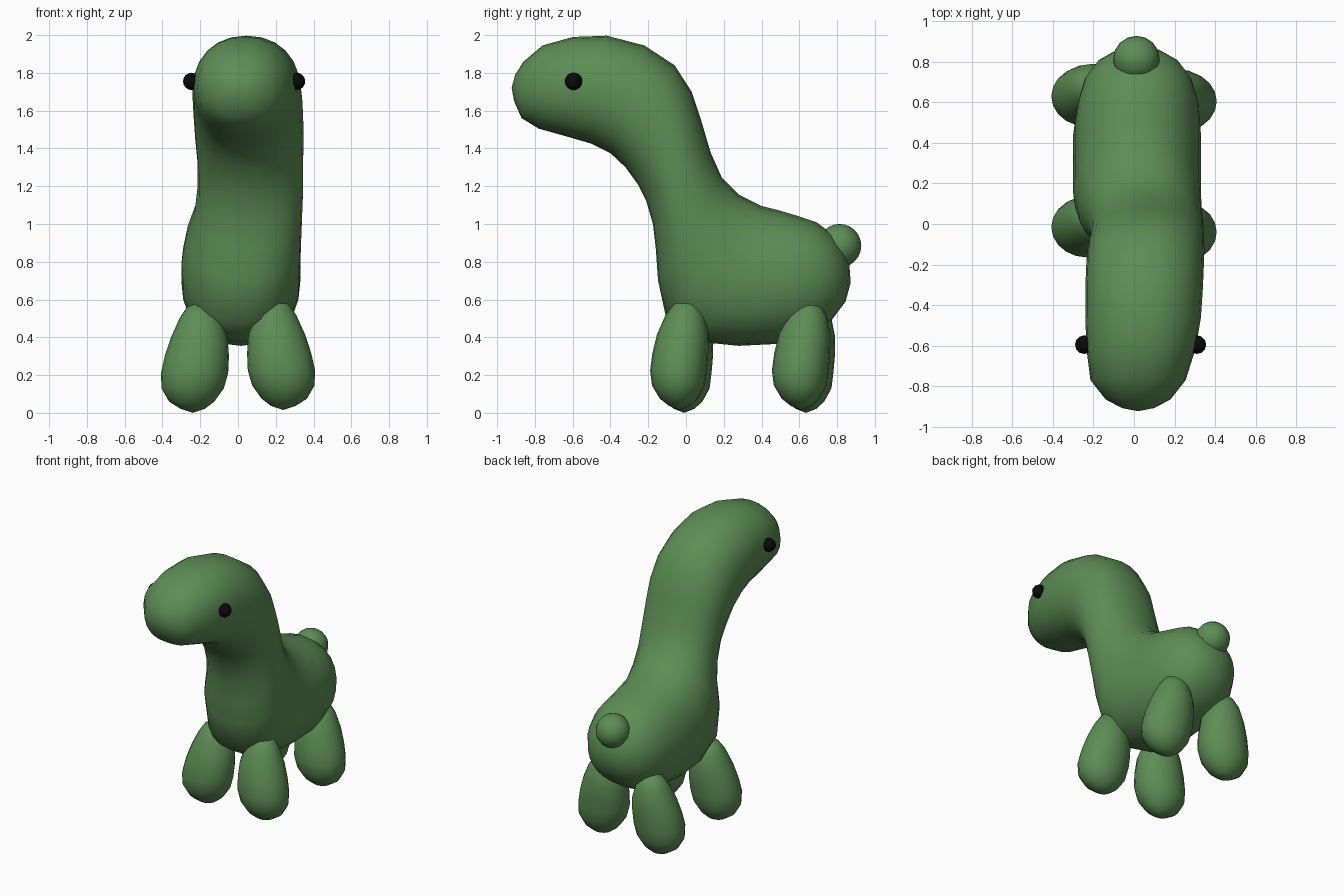
import bpy, bmesh, math
from mathutils import Vector

if "Cube" in bpy.data.objects:
    bpy.data.objects.remove(bpy.data.objects["Cube"])


def material(name, rgb):
    m = bpy.data.materials.new(name)
    m.diffuse_color = (*rgb, 1)
    m.use_nodes = True
    m.node_tree.nodes["Principled BSDF"].inputs["Base Color"].default_value = m.diffuse_color
    return m


green = material("leaf green", (0.108, 0.27, 0.09))
black = material("eye black", (0.003, 0.003, 0.003))


def loft(name, start, rings, end, mat, sides=20, power=1.0):
    """Skin closed rings given as (centre, half axis a, half axis b) between two tips."""
    bm = bmesh.new()
    soft = lambda t: math.copysign(abs(t) ** power, t)
    loops = []
    for c, a, b in rings:
        angles = [2 * math.pi * i / sides for i in range(sides)]
        loops.append([bm.verts.new(c + a * soft(math.cos(t)) + b * soft(math.sin(t)))
                      for t in angles])
    for p, q in zip(loops, loops[1:]):
        for i in range(sides):
            j = (i + 1) % sides
            bm.faces.new((p[i], p[j], q[j], q[i]))
    for tip, loop in ((start, loops[0]), (end, loops[-1])):
        v = bm.verts.new(tip)
        for i in range(sides):
            bm.faces.new((v, loop[i], loop[(i + 1) % sides]))
    bmesh.ops.recalc_face_normals(bm, faces=bm.faces)
    finish(name, bm, mat)


def finish(name, bm, mat):
    mesh = bpy.data.meshes.new(name)
    bm.to_mesh(mesh)
    bm.free()
    mesh.materials.append(mat)
    mesh.shade_smooth()
    bpy.context.collection.objects.link(bpy.data.objects.new(name, mesh))


def ball(name, centre, radius, mat, u=16, v=12):
    bm = bmesh.new()
    bmesh.ops.create_uvsphere(bm, u_segments=u, v_segments=v, radius=radius)
    bmesh.ops.translate(bm, verts=bm.verts, vec=centre)
    finish(name, bm, mat)


# Head, neck and trunk: underside y, z, upper side y, z, centre x, half width
sections = [
    (-0.91, 1.65, -0.905, 1.79, 0.02, 0.08),
    (-0.87, 1.56, -0.86, 1.86, 0.02, 0.16),
    (-0.78, 1.505, -0.76, 1.945, 0.02, 0.235),
    (-0.62, 1.46, -0.60, 1.99, 0.035, 0.27),
    (-0.50, 1.425, -0.42, 1.997, 0.045, 0.285),
    (-0.40, 1.375, -0.22, 1.945, 0.05, 0.29),
    (-0.32, 1.30, -0.06, 1.84, 0.055, 0.29),
    (-0.255, 1.21, 0.03, 1.70, 0.06, 0.287),
    (-0.21, 1.12, 0.08, 1.55, 0.065, 0.28),
    (-0.175, 1.00, 0.13, 1.38, 0.065, 0.28),
    (-0.16, 0.87, 0.19, 1.245, 0.055, 0.285),
    (-0.148, 0.70, 0.28, 1.155, 0.03, 0.305),
    (-0.10, 0.48, 0.40, 1.095, 0.015, 0.315),
    (0.08, 0.375, 0.50, 1.07, 0.015, 0.315),
    (0.28, 0.355, 0.60, 1.04, 0.015, 0.315),
    (0.48, 0.365, 0.69, 1.01, 0.02, 0.30),
    (0.65, 0.41, 0.77, 0.95, 0.02, 0.265),
    (0.77, 0.49, 0.83, 0.87, 0.02, 0.20),
    (0.845, 0.59, 0.865, 0.78, 0.02, 0.11),
]
rings = []
for ly, lz, uy, uz, cx, hw in sections:
    low, up = Vector((cx, ly, lz)), Vector((cx, uy, uz))
    rings.append(((low + up) / 2, (up - low) / 2, Vector((hw, 0, 0))))
loft("body", Vector((0.02, -0.923, 1.72)), rings, Vector((0.02, 0.872, 0.69)),
     green, sides=24, power=0.93)

# Egg-shaped legs: height, distance from middle, half width, y offset, half depth
leg_profile = [
    (0.022, 0.24, 0.065, -0.035, 0.055),
    (0.06, 0.245, 0.12, -0.038, 0.10),
    (0.13, 0.24, 0.165, -0.04, 0.14),
    (0.21, 0.23, 0.178, -0.04, 0.15),
    (0.30, 0.218, 0.17, -0.03, 0.148),
    (0.40, 0.205, 0.15, -0.017, 0.137),
    (0.50, 0.20, 0.11, -0.005, 0.105),
    (0.56, 0.20, 0.07, 0.0, 0.065),
]
for side, word, shift, lift in ((-1, "left", 0.025, 0.0), (1, "right", 0.0, 0.015)):
    for y, place in ((0.0, "front"), (0.645, "rear")):
        rings = [(Vector((side * x, y + shift + dy, z + lift)),
                  Vector((hx, 0, 0)), Vector((0, hy, 0)))
                 for z, x, hx, dy, hy in leg_profile]
        loft(f"{place}_{word}_leg", Vector((side * 0.24, y + shift - 0.035, lift)),
             rings, Vector((side * 0.2, y + shift, 0.59 + lift)), green)

# Round tail and eyes
ball("tail", (0.012, 0.813, 0.885), 0.115, green)
ball("left_eye", (-0.245, -0.595, 1.755), 0.046, black, 12, 8)
ball("right_eye", (0.31, -0.595, 1.755), 0.046, black, 12, 8)
